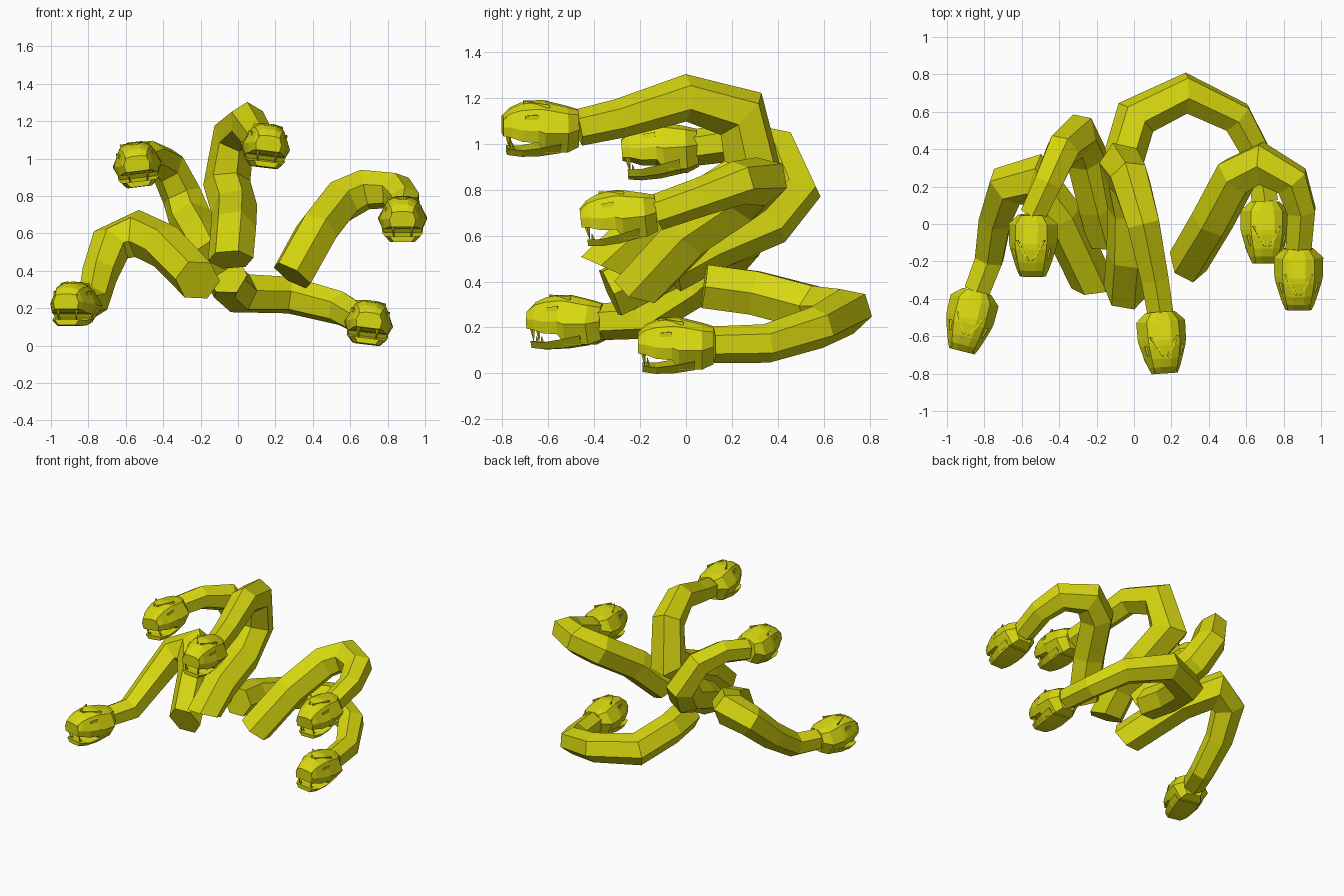
import bpy, bmesh, math
from mathutils import Vector, Matrix

if "Cube" in bpy.data.objects:
    bpy.data.objects.remove(bpy.data.objects["Cube"])

skin = bpy.data.materials.new("olive_yellow")
skin.diffuse_color = (0.68, 0.68, 0.005, 1)
skin.use_nodes = True
skin.node_tree.nodes["Principled BSDF"].inputs["Base Color"].default_value = skin.diffuse_color


def make(name, rings, matrix=None):
    """Loft closed rings of equal size, cap both ends."""
    bm = bmesh.new()
    vs = [[bm.verts.new(p) for p in r] for r in rings]
    n = len(rings[0])
    for a, b in zip(vs, vs[1:]):
        for i in range(n):
            j = (i + 1) % n
            bm.faces.new((a[i], a[j], b[j], b[i]))
    bm.faces.new(vs[0])
    bm.faces.new(vs[-1])
    bmesh.ops.recalc_face_normals(bm, faces=bm.faces)
    me = bpy.data.meshes.new(name)
    bm.to_mesh(me)
    bm.free()
    me.materials.append(skin)
    ob = bpy.data.objects.new(name, me)
    bpy.context.collection.objects.link(ob)
    if matrix:
        ob.matrix_world = matrix
    return ob


def body(name, pts, end_dir, r_base, r_neck=0.08):
    """Six-sided tube from neck to base, mitred at the bends."""
    pts = [Vector(p) for p in pts]
    n = len(pts)
    segs = [(b - a).normalized() for a, b in zip(pts, pts[1:])]
    up, prev, rings = Vector((0, 0, 1)), None, []
    for i, p in enumerate(pts):
        t0, t1 = segs[max(i - 1, 0)], segs[min(i, n - 2)]
        t = (t0 + t1).normalized()
        if i == n - 1 and end_dir:
            t = Vector(end_dir).normalized()
        if prev:
            up = prev.rotation_difference(t) @ up
        up = (up - t * up.dot(t)).normalized()
        prev = t
        side = t.cross(up)
        r = r_neck + (r_base - r_neck) * min(1, max(0, i - 0.6) / 3.2)
        # widen the ring in the bend direction so thickness stays even
        bend = t1 - t0
        miter = 1 / max(0.8, t.dot(t1))
        ring = []
        for k in range(6):
            a = math.radians(60 * k + 90)
            d = side * math.cos(a) * r + up * math.sin(a) * r
            if bend.length > 1e-4:
                b = bend.normalized()
                d += b * d.dot(b) * (miter - 1)
            ring.append(p + d)
        rings.append(ring)
    make(name, rings)


def section(f, w, wt, zb, zm, zt, wb):
    """Eight-point head cross-section; the head faces -y."""
    half = [(wb, zb), (w, zm), (wt, (zt * 3 + zm) / 4 + 0.004), (wt * 0.45, zt)]
    pts = half + [(-x, z) for x, z in reversed(half)]
    return [Vector((x, -f, z)) for x, z in pts]


def cone(name, base, tip, r, m):
    base, tip = Vector(base), Vector(tip)
    ring = lambda c, q: [c + Vector((q * math.cos(a), q * math.sin(a), 0))
                         for a in (0, 1.57, 3.14, 4.71)]
    make(name, [ring(base, r), ring(tip, r * 0.1)], m)


def bar(name, a, b, width, thick, m):
    """Thin strip from a to b."""
    a, b = Vector(a), Vector(b)
    s = Vector((width / 2, 0, 0))
    u = Vector((0, 0, thick / 2))
    make(name, [[p - s - u, p + s - u, p + s + u, p - s + u] for p in (a, b)], m)


def head(tag, pos, yaw, pitch, roll):
    m = (Matrix.Translation(pos) @ Matrix.Rotation(math.radians(yaw), 4, 'Z')
         @ Matrix.Rotation(math.radians(pitch), 4, 'X')
         @ Matrix.Rotation(math.radians(roll), 4, 'Y'))
    # skull with upper lip
    make(tag + "_skull", [
        section(0.00, 0.078, 0.055, -0.080, 0.00, 0.078, 0.05),
        section(0.05, 0.132, 0.085, -0.100, -0.01, 0.092, 0.075),
        section(0.15, 0.130, 0.085, -0.100, -0.01, 0.116, 0.090),
        section(0.18, 0.124, 0.083, -0.055, 0.00, 0.116, 0.108),
        section(0.25, 0.102, 0.072, -0.050, 0.00, 0.106, 0.096),
        section(0.295, 0.086, 0.064, -0.035, 0.01, 0.086, 0.080),
        section(0.33, 0.070, 0.054, -0.030, 0.01, 0.052, 0.062)], m)
    # lower jaw
    make(tag + "_jaw", [
        [Vector((x, -f, z)) for x, z in ((w, t), (-w, t), (-w * .7, b), (w * .7, b))]
        for f, w, t, b in ((0.08, 0.11, -0.06, -0.102), (0.17, 0.110, -0.078, -0.116),
                           (0.25, 0.094, -0.090, -0.120), (0.31, 0.068, -0.085, -0.114))], m)
    for s, side in ((-1, "left"), (1, "right")):
        cone(f"{tag}_fang_{side}", (s * .05, -.305, -.03), (s * .05, -.30, -.085), .011, m)
        cone(f"{tag}_lower_tooth_{side}", (s * .045, -.285, -.09), (s * .045, -.288, -.062), .008, m)
        # brow ridge, eye and nostril
        bar(f"{tag}_brow_{side}", (s * .074, -.13, .102), (s * .012, -.24, .111), .012, .014, m)
        bar(f"{tag}_eye_{side}", (s * .098, -.18, .058), (s * .084, -.235, .052), .014, .020, m)
        bar(f"{tag}_nostril_{side}", (s * .056, -.318, .046), (s * .052, -.330, .040), .012, .010, m)


# neck path from head joint to cut base, direction of the cut, base radius,
# then head yaw, pitch and roll
serpents = {
    "upper_left": ([(-.54, .05, .985), (-.46, .22, 1.01), (-.38, .40, .965), (-.30, .47, .80),
                    (-.255, .36, .67), (-.19, .10, .56), (-.14, -.08, .46)],
                   None, .118, 0, 4, -7),
    "top": ([(.14, -.47, 1.07), (.11, -.29, 1.11), (.05, .0, 1.20), (-.02, .24, 1.13),
             (-.06, .30, .87), (-.02, .08, .73), (-.025, -.17, .62), (-.04, -.35, .46)],
            (0, -.4, -.9), .124, 4, 0, 7),
    "right": ([(.88, -.13, .70), (.895, .07, .77), (.845, .23, .83), (.68, .325, .835),
               (.545, .255, .77), (.42, .02, .61), (.29, -.20, .375)],
              (-.5, -.3, -.8), .118, 0, 6, 0),
    "left": ([(-.84, -.36, .225), (-.775, -.19, .235), (-.74, .03, .38), (-.68, .20, .54),
              (-.54, .24, .60), (-.39, .04, .53), (-.215, -.33, .35)],
             (.1, -.9, -.4), .12, -14, 0, 0),
    "lower_right": ([(.70, .12, .125), (.67, .35, .13), (.55, .57, .20), (.28, .70, .27),
                     (.01, .57, .28), (-.07, .30, .35), (-.06, .08, .38)],
                    None, .11, 0, 0, 7),
}
for tag, (path, cut, r_base, yaw, pitch, roll) in serpents.items():
    body(tag + "_neck", path, cut, r_base)
    head(tag + "_head", path[0], yaw, pitch, roll)
